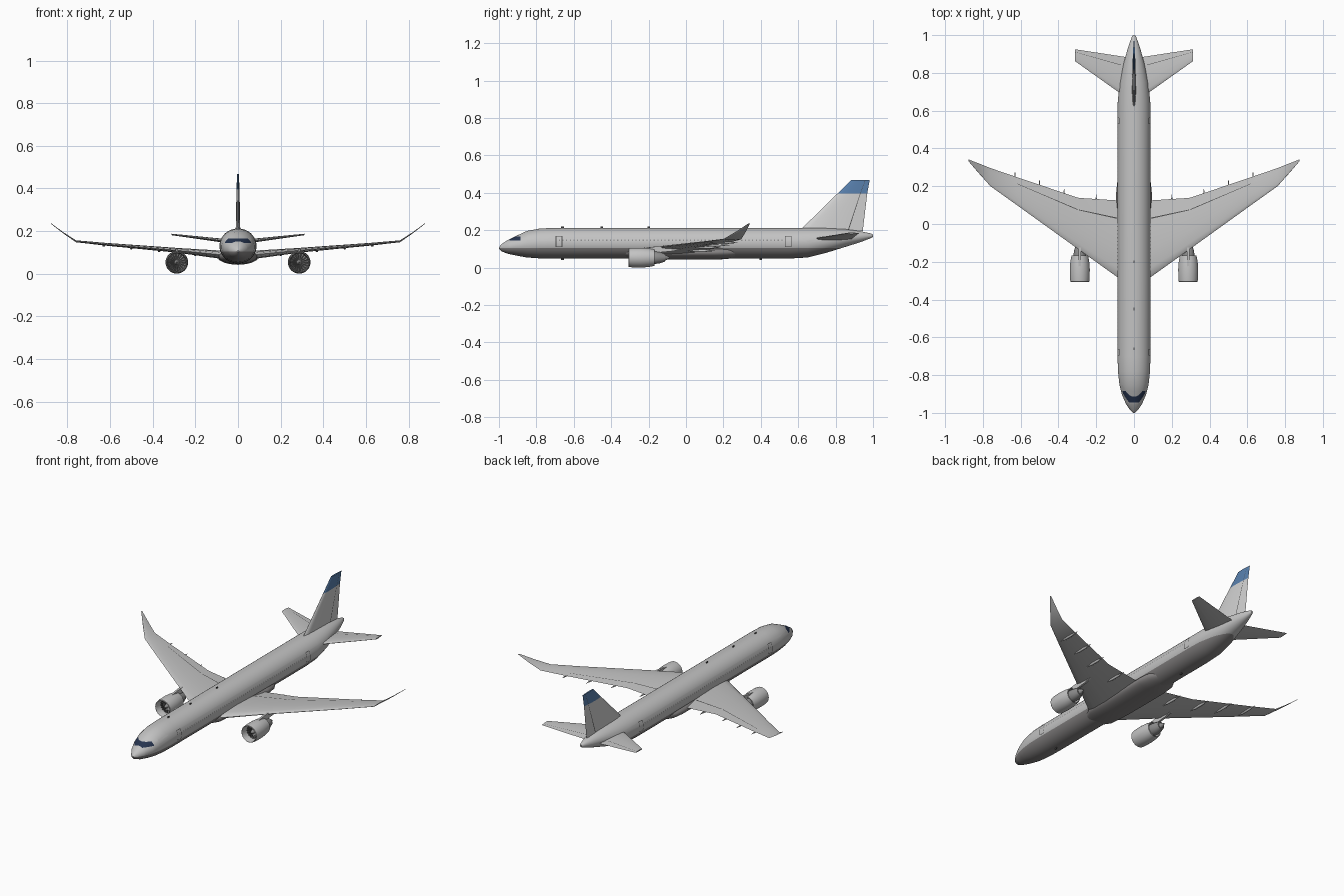
import bpy, bmesh, math
from mathutils import Vector

cube = bpy.data.objects.get("Cube")
if cube:
    bpy.data.objects.remove(cube, do_unlink=True)


def material(name, r, g, b):
    m = bpy.data.materials.new(name)
    m.use_nodes = True
    m.diffuse_color = (r, g, b, 1)
    m.node_tree.nodes["Principled BSDF"].inputs["Base Color"].default_value = (r, g, b, 1)
    return m


WHITE = material("hull_white", .55, .55, .55)
FIN = material("fin_white", .65, .65, .65)
BLUE = material("fin_blue", .1, .22, .43)
BELLY = material("belly_grey", .24, .23, .23)
GLASS = material("window_navy", .02, .035, .08)
DARK = material("gap_dark", .07, .07, .07)
METAL = material("engine_metal", .27, .27, .27)


def finish(name, bm, mats):
    bmesh.ops.recalc_face_normals(bm, faces=bm.faces)
    mesh = bpy.data.meshes.new(name)
    bm.to_mesh(mesh)
    bm.free()
    for m in mats:
        mesh.materials.append(m)
    for p in mesh.polygons:
        p.use_smooth = True
    mesh.set_sharp_from_angle(angle=math.radians(38))
    obj = bpy.data.objects.new(name, mesh)
    bpy.context.collection.objects.link(obj)
    return obj


def loft_bm(rings, rule=None, caps=True):
    """Skin a list of closed rings; rule(span, segment) gives the material."""
    bm = bmesh.new()
    rows = [[bm.verts.new(p) for p in ring] for ring in rings]
    n = len(rows[0])
    for i in range(len(rows) - 1):
        for j in range(n):
            k = (j + 1) % n
            f = bm.faces.new((rows[i][j], rows[i][k], rows[i + 1][k], rows[i + 1][j]))
            f.material_index = rule(i, j) if rule else 0
    if caps:
        bm.faces.new(rows[0])
        f = bm.faces.new(rows[-1])
        f.material_index = rule(len(rows) - 2, 0) if rule else 0
    return bm


def ellipse(y, zc, rx, rz, x=0, n=40):
    return [(x + rx * math.cos(a), y, zc + rz * math.sin(a))
            for a in (2 * math.pi * k / n for k in range(n))]


def revolve(name, profile, x, z, mat, caps=True, n=32):
    rings = [ellipse(y, z, r, r, x, n) for y, r in profile]
    return finish(name, loft_bm(rings, caps=caps), [mat])


# Aerofoil surface; stations are (span, leading y, trailing y, offset, thickness)
US = [0, .03, .12, .35, .6, .76, .775, 1]
FOIL = [(u, 1) for u in US] + [(u, -1) for u in reversed(US[1:-1])]
UPPER_GAP, LOWER_GAP = 5, 8


def foil(name, stations, place, mats, rule):
    rings = []
    for s, lead, trail, off, thick in stations:
        rings.append([place(s, lead + u * (trail - lead),
                            off + d * 1.3 * thick * math.sqrt(u) * (1 - u))
                      for u, d in FOIL])
    return finish(name, loft_bm(rings, rule), mats)


# Fuselage, cut for the grey belly and the cockpit glass
HULL = [(-1, .105, .004, .004), (-.985, .106, .021, .02), (-.95, .111, .044, .038),
        (-.9, .118, .065, .055), (-.85, .125, .077, .071), (-.78, .129, .085, .08),
        (-.7, .13, .087, .082), (.55, .13, .087, .082), (.65, .133, .086, .079),
        (.75, .145, .076, .066), (.85, .158, .055, .048), (.93, .165, .033, .03),
        (.99, .17, .012, .012), (1, .171, .006, .006)]
bm = loft_bm([ellipse(*h) for h in HULL])
for axis, pos in ((2, .104), (2, .145), (2, .166), (1, -.945), (1, -.885)):
    normal, co = Vector((0, 0, 0)), Vector((0, 0, 0))
    normal[axis], co[axis] = 1, pos
    bmesh.ops.bisect_plane(bm, geom=bm.verts[:] + bm.edges[:] + bm.faces[:],
                           plane_co=co, plane_no=normal)
for f in bm.faces:
    c = f.calc_center_median()
    if c.z < .104:
        f.material_index = 1
    elif -.945 < c.y < -.885 and .145 < c.z < .166:
        f.material_index = 2
finish("fuselage", bm, [WHITE, BELLY, GLASS])

# Wing root fairing under the body
FAIRING = [(-.37, .085, .04, .025), (-.28, .081, .089, .035), (-.15, .08, .096, .038),
           (.15, .08, .096, .038), (.22, .081, .089, .035), (.31, .085, .04, .025)]
finish("belly_fairing", loft_bm([ellipse(*h) for h in FAIRING]), [BELLY])


def hull_patch(bm, side, y0, y1, z0, z1):
    """Thin plate that follows the constant body section."""
    rows = []
    for k in range(5):
        z = z0 + (z1 - z0) * k / 4
        x = side * (.0012 + .087 * math.sqrt(1 - ((z - .13) / .082) ** 2))
        rows.append((bm.verts.new((x, y0, z)), bm.verts.new((x, y1, z))))
    for a, b in zip(rows, rows[1:]):
        bm.faces.new((a[0], a[1], b[1], b[0]))


def box(name, center, size, mat):
    bm = bmesh.new()
    bmesh.ops.create_cube(bm, size=1)
    for v in bm.verts:
        v.co = [c + a * s for c, a, s in zip(center, v.co, size)]
    return finish(name, bm, [mat])


WING = [(.04, -.317, .123, .086, .042), (.09, -.28, .125, .09, .038),
        (.29, -.137, .138, .11, .022), (.3, -.13, .14, .111, .022),
        (.62, .1, .248, .138, .013), (.76, .2, .296, .152, .009),
        (.82, .267, .32, .192, .006), (.877, .333, .342, .235, .003)]
STAB = [(.02, .655, .88, .151, .02), (.07, .69, .888, .155, .018),
        (.312, .862, .925, .184, .007)]
NACELLE = [(-.25, .042), (-.295, .044), (-.308, .047), (-.305, .05), (-.285, .052),
           (-.24, .053), (-.2, .05), (-.168, .044), (-.168, .04), (-.21, .04)]
CORE = [(-.26, .03), (-.168, .034), (-.14, .03), (-.112, .021), (-.112, .016), (-.085, .002)]
PYLON = [(-.26, .1), (-.13, .116), (0, .105), (-.07, .088), (-.2, .075)]
EX, EZ = .287, .053

for side, label in ((1, "left"), (-1, "right")):
    def flat(s, y, h, side=side):
        return (side * s, y, h)

    # Wing with flap gap, tailplane with elevator gap
    foil(label + "_wing", WING, flat, [WHITE, DARK],
         lambda i, j: int(j == UPPER_GAP and i in (1, 3)))
    foil(label + "_tailplane", STAB, flat, [WHITE, DARK],
         lambda i, j: int(j == UPPER_GAP and i == 1))

    # Flap track fairings
    for k, (x, y, z) in enumerate(((.2, .13, .09), (.37, .16, .108),
                                   (.5, .207, .12), (.63, .25, .133))):
        revolve(f"{label}_flap_fairing_{k}",
                [(y - .12, .001), (y - .08, .007), (y - .03, .007), (y + .025, .001)],
                side * x, z, WHITE, n=10)

    # Engine
    x = side * EX
    revolve(label + "_nacelle", NACELLE, x, EZ, WHITE, caps=False)
    revolve(label + "_engine_core", CORE, x, EZ, METAL)
    revolve(label + "_fan_back", [(-.262, .042), (-.255, .042)], x, EZ, DARK)
    revolve(label + "_spinner", [(-.292, .001), (-.28, .008), (-.262, .013)], x, EZ, METAL)
    bm = bmesh.new()
    for k in range(18):
        a = 2 * math.pi * k / 18
        quad = [(r, a + d, y) for r, d, y in ((.011, 0, -.268), (.042, .03, -.268),
                                             (.042, .2, -.264), (.011, .2, -.264))]
        bm.faces.new([bm.verts.new((x + r * math.cos(t), y, EZ + r * math.sin(t)))
                      for r, t, y in quad])
    finish(label + "_fan_blades", bm, [METAL])
    rings = [[(x + d, y, z) for y, z in PYLON] for d in (-.006, .006)]
    finish(label + "_pylon", loft_bm(rings), [WHITE])

    # Cabin windows and door outlines
    bm = bmesh.new()
    for k in range(62):
        y = -.68 + k * .0195
        hull_patch(bm, side, y, y + .006, .142, .151)
    finish(label + "_cabin_windows", bm, [METAL])
    bm = bmesh.new()
    for y in (-.695, .53):
        for edge in (y, y + .032):
            hull_patch(bm, side, edge - .0015, edge + .0015, .11, .168)
        for z in (.11, .166):
            hull_patch(bm, side, y, y + .032, z, z + .003)
    finish(label + "_door_outlines", bm, [DARK])

# Vertical fin with rudder gap and blue tip
TAIL = [(.195, .605, .945, 0, .022), (.396, .81, .969, 0, .014), (.468, .882, .982, 0, .009)]
foil("tail_fin", TAIL, lambda s, y, h: (h, y, s), [FIN, DARK, BLUE],
     lambda i, j: 1 if j in (UPPER_GAP, LOWER_GAP) else 2 * i)

# Aerials above and below the body
for k, (y, z) in enumerate(((-.66, .213), (-.45, .213), (-.2, .213), (-.66, .046), (.4, .046))):
    box(f"aerial_{k}", (0, y, z), (.004, .014, .012), DARK)
